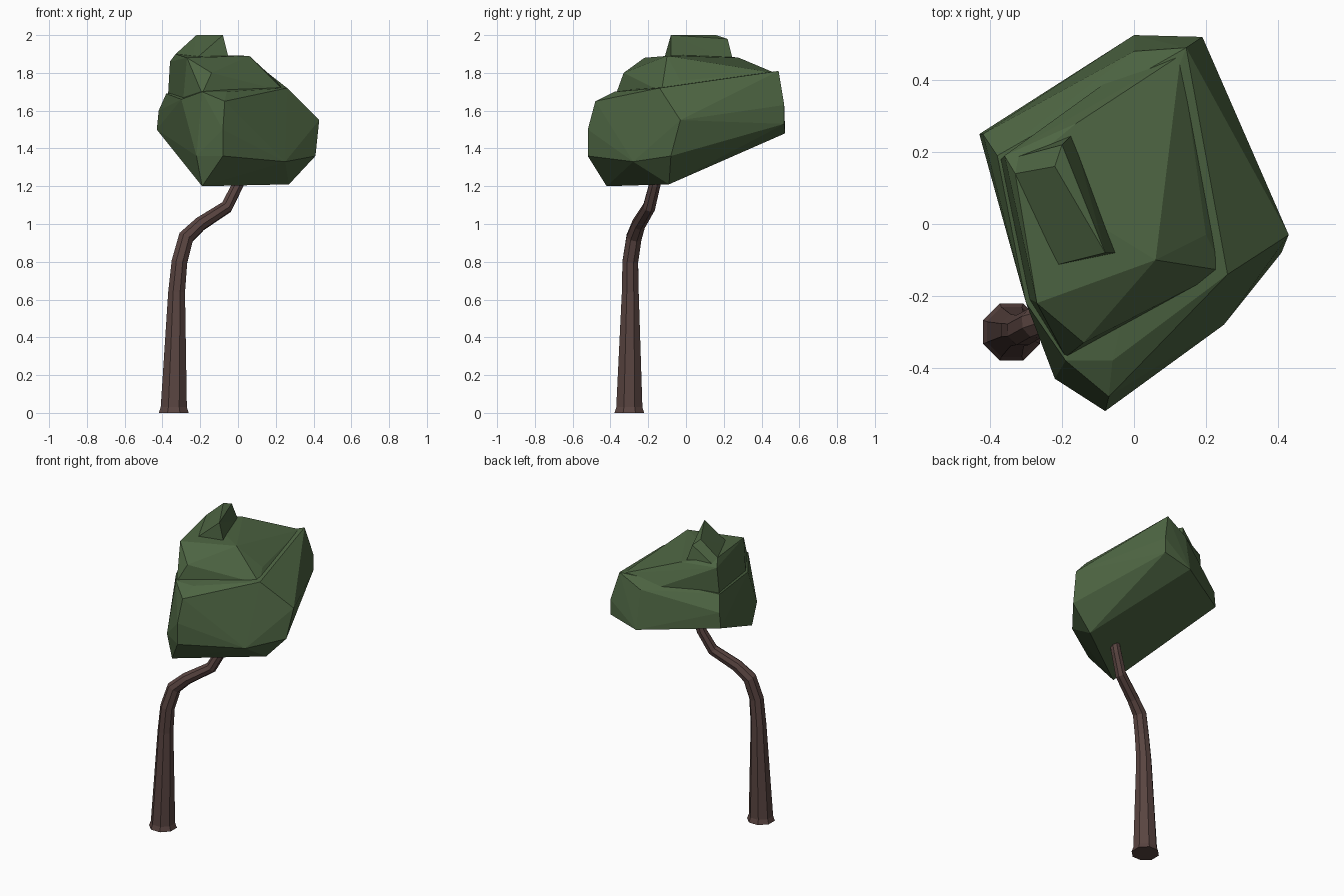
import bpy, bmesh, math
from mathutils import Vector

if "Cube" in bpy.data.objects:
    bpy.data.objects.remove(bpy.data.objects["Cube"])


def material(name, rgb):
    m = bpy.data.materials.new(name)
    m.diffuse_color = (*rgb, 1)
    m.use_nodes = True
    m.node_tree.nodes["Principled BSDF"].inputs["Base Color"].default_value = m.diffuse_color
    return m


def add_object(name, bm, mat):
    bmesh.ops.recalc_face_normals(bm, faces=bm.faces[:])
    me = bpy.data.meshes.new(name)
    bm.to_mesh(me)
    bm.free()
    me.materials.append(mat)
    ob = bpy.data.objects.new(name, me)
    bpy.context.collection.objects.link(ob)
    return ob


def hull(name, points, mat):
    bm = bmesh.new()
    for p in points:
        bm.verts.new(p)
    res = bmesh.ops.convex_hull(bm, input=bm.verts[:])
    junk = {g for g in res["geom_interior"] + res["geom_unused"]
            if isinstance(g, bmesh.types.BMVert)}
    bmesh.ops.delete(bm, geom=list(junk), context='VERTS')
    return add_object(name, bm, mat)


bark = material("bark", (0.10, 0.058, 0.052))
leaf = material("leaf", (0.075, 0.13, 0.055))

# Trunk: eight-sided tube along a bent path (x, y, z, radius)
path = [(-.34, -.30, 0, .08), (-.34, -.30, .03, .070), (-.325, -.295, .64, .045),
        (-.31, -.295, .80, .042), (-.275, -.275, .93, .041), (-.20, -.25, 1.00, .036),
        (-.06, -.195, 1.09, .033), (0, -.165, 1.21, .030), (.03, -.155, 1.30, .028)]
bm = bmesh.new()
rings = []
for i, (x, y, z, r) in enumerate(path):
    a = Vector(path[max(i - 1, 0)][:3])
    b = Vector(path[min(i + 1, len(path) - 1)][:3])
    t = (b - a).normalized() if i > 1 else Vector((0, 0, 1))
    q = Vector((0, 0, 1)).rotation_difference(t)
    ring = []
    for k in range(8):
        ang = (k + .5) * math.pi / 4
        off = Vector((math.cos(ang), math.sin(ang), 0)) * r * 1.07
        ring.append(bm.verts.new(Vector((x, y, z)) + q @ off))
    rings.append(ring)
for lo, hi in zip(rings, rings[1:]):
    for k in range(8):
        j = (k + 1) % 8
        bm.faces.new((lo[k], lo[j], hi[j], hi[k]))
bm.faces.new(rings[0])
bm.faces.new(rings[-1])
add_object("trunk", bm, bark)

# Foliage: wide faceted lower mass
foliage = hull("foliage", [
    (.27, -.09, 1.21), (-.19, -.42, 1.20), (-.43, .25, 1.50), (-.42, .25, 1.60),
    (0, .525, 1.48), (.19, .52, 1.53), (.19, .52, 1.63), (.145, .49, 1.81),
    (0, .48, 1.73), (.30, 0, 1.67), (.43, -.03, 1.55), (.41, -.08, 1.36),
    (.25, -.28, 1.33), (-.08, -.52, 1.36), (-.08, -.52, 1.50), (-.07, -.48, 1.65),
    (-.22, -.43, 1.36), (.26, -.14, 1.72), (-.06, -.38, 1.70), (-.19, -.38, 1.70),
    (-.38, .19, 1.69), (-.30, -.22, 1.66)], leaf)

# Foliage: sloping crown above it
crown = hull("foliage_crown", [
    (-.27, -.22, 1.88), (-.14, -.33, 1.80), (-.19, -.37, 1.69), (.06, -.10, 1.89),
    (.25, -.13, 1.70), (.20, -.03, 1.76), (-.36, .19, 1.86), (-.33, .14, 1.90),
    (-.16, .28, 1.88), (.02, .37, 1.82), (.13, .47, 1.80), (-.37, .18, 1.69),
    (-.29, -.21, 1.66), (.27, 0, 1.66), (0, 0, 1.50), (0, .45, 1.70)], leaf)

# Foliage: small wedge at the very top
tip = hull("foliage_tip", [
    (-.20, .22, 1.98), (-.22, .16, 2.0), (-.08, -.08, 2.0), (-.05, -.08, 1.88),
    (-.17, .25, 1.86), (-.24, -.12, 1.86), (-.33, .14, 1.90), (-.35, .18, 1.85),
    (-.10, 0, 1.75)], leaf)

# Merge the foliage masses into one shell
for part in (crown, tip):
    mod = foliage.modifiers.new("join_" + part.name, 'BOOLEAN')
    mod.operation = 'UNION'
    mod.solver = 'EXACT'
    mod.object = part
bpy.context.view_layer.update()
merged = bpy.data.meshes.new_from_object(
    foliage.evaluated_get(bpy.context.evaluated_depsgraph_get()))
foliage.modifiers.clear()
foliage.data = merged
for part in (crown, tip):
    bpy.data.objects.remove(part)
